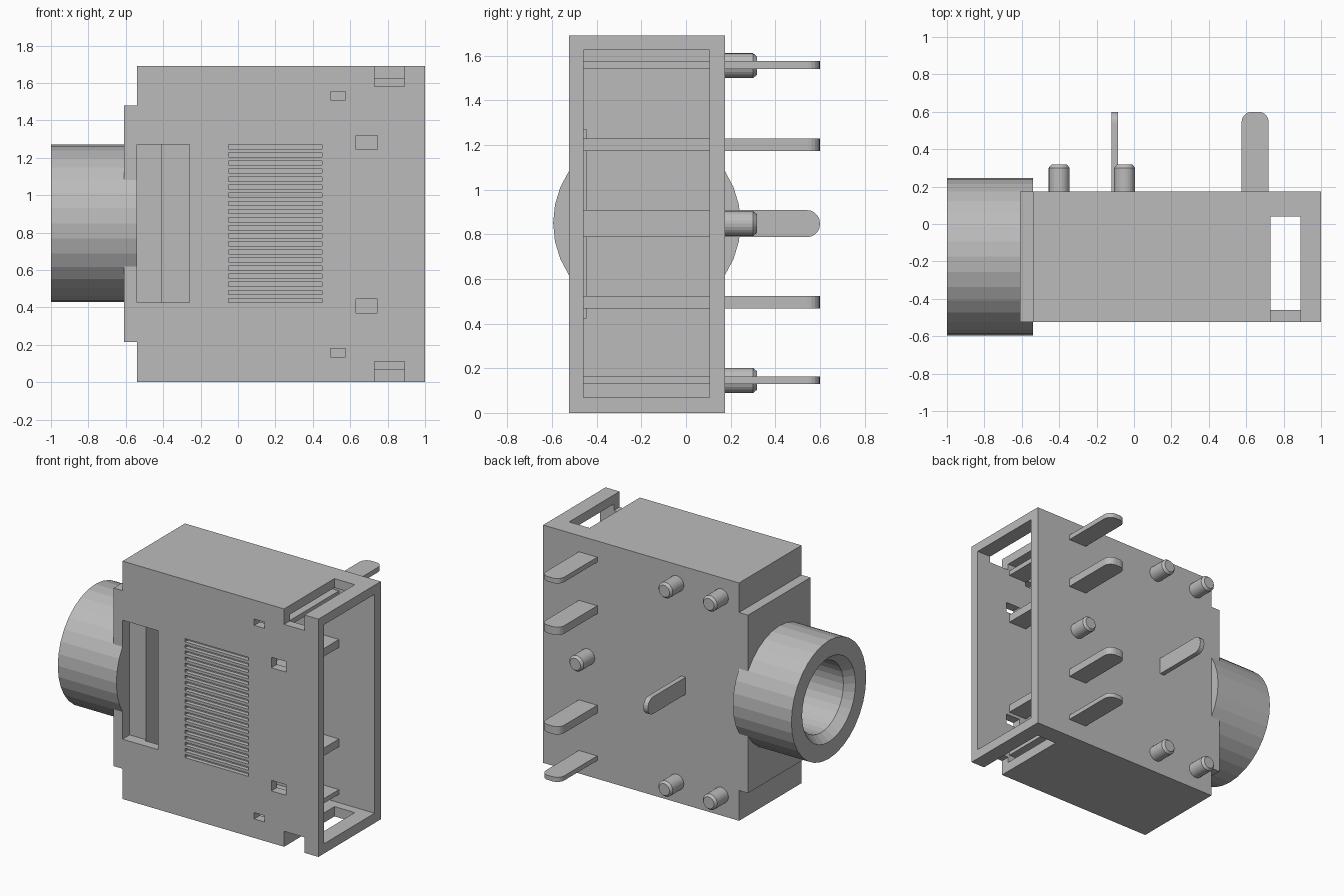
import bpy, bmesh, math
from mathutils import Vector

if "Cube" in bpy.data.objects:
    bpy.data.objects.remove(bpy.data.objects["Cube"])

grey = bpy.data.materials.new("light_grey")
grey.diffuse_color = (0.5, 0.5, 0.5, 1)
grey.use_nodes = True
grey.node_tree.nodes["Principled BSDF"].inputs["Base Color"].default_value = grey.diffuse_color

ZC = 0.85           # mid height, everything mirrors about it
YC = -0.175         # barrel axis
Y0, Y1 = -0.525, 0.175


def finish(name, bm):
    bmesh.ops.recalc_face_normals(bm, faces=bm.faces)
    me = bpy.data.meshes.new(name)
    bm.to_mesh(me)
    bm.free()
    me.materials.append(grey)
    ob = bpy.data.objects.new(name, me)
    bpy.context.collection.objects.link(ob)
    return ob


def add_prism(bm, pts, place, lo, hi):
    """Extrude a 2D outline from lo to hi; place(u, v, w) gives xyz."""
    a = [bm.verts.new(place(u, v, lo)) for u, v in pts]
    b = [bm.verts.new(place(u, v, hi)) for u, v in pts]
    n = len(pts)
    bm.faces.new(a)
    bm.faces.new(b[::-1])
    for i in range(n):
        bm.faces.new((a[i], a[(i + 1) % n], b[(i + 1) % n], b[i]))


def add_box(bm, x, y, z):
    add_prism(bm, [(x[0], z[0]), (x[1], z[0]), (x[1], z[1]), (x[0], z[1])],
              lambda u, v, w: (u, w, v), *y)


def add_lathe(bm, profile, n, place, closed=False):
    """Spin (radius, distance) rings; open profiles get end caps."""
    rings = [[bm.verts.new(place(r * math.cos(2 * math.pi * i / n),
                                 r * math.sin(2 * math.pi * i / n), d))
              for i in range(n)] for r, d in profile]
    pairs = list(zip(rings, rings[1:]))
    if closed:
        pairs.append((rings[-1], rings[0]))
    else:
        bm.faces.new(rings[0])
        bm.faces.new(rings[-1][::-1])
    for a, b in pairs:
        for i in range(n):
            j = (i + 1) % n
            bm.faces.new((a[i], a[j], b[j], b[i]))


def mirror_z(z):
    return (2 * ZC - 0.01 - z[1], 2 * ZC - 0.01 - z[0])


def along_x(u, v, d):
    return (d, YC + u, ZC + v)


def cut(target, name, bm):
    cutter = finish(name, bm)
    mod = target.modifiers.new(name, 'BOOLEAN')
    mod.operation = 'DIFFERENCE'
    mod.solver = 'EXACT'
    mod.object = cutter
    bpy.context.view_layer.objects.active = target
    bpy.ops.object.modifier_apply(modifier=name)
    bpy.data.objects.remove(cutter)


# Housing with the raised plate around the barrel
bm = bmesh.new()
add_prism(bm, [(-0.54, 0), (1, 0), (1, 1.69), (-0.54, 1.69), (-0.54, 1.48),
               (-0.61, 1.48), (-0.61, 0.215), (-0.54, 0.215)],
          lambda u, v, w: (u, w, v), Y0, Y1)
housing = finish("housing", bm)

# Hollow interior, open at the +x end
bm = bmesh.new()
add_box(bm, (-0.41, 1.1), (-0.46, 0.105), (0.07, 1.625))
cut(housing, "cavity", bm)

# Wide slot behind the barrel
bm = bmesh.new()
add_box(bm, (-0.54, -0.26), (-0.7, -0.445), (0.425, 1.27))
cut(housing, "slot", bm)

# Latch windows and small contact windows, top and bottom
bm = bmesh.new()
for x, y, z in (((0.73, 0.89), (-0.6, 0.04), (1.58, 1.75)),
                ((0.495, 0.575), (-0.6, -0.43), (1.51, 1.555)),
                ((0.63, 0.745), (-0.6, -0.43), (1.245, 1.32))):
    add_box(bm, x, y, z)
    add_box(bm, x, y, mirror_z(z))
cut(housing, "windows", bm)

# Row of fine grooves on the front
bm = bmesh.new()
for i in range(20):
    z = 0.425 + i * 0.0433
    add_box(bm, (-0.05, 0.45), (-0.6, -0.495), (z, z + 0.023))
cut(housing, "grooves", bm)

# Plug bore through the plate
bm = bmesh.new()
add_lathe(bm, [(0.25, -0.8), (0.25, -0.45)], 32, along_x)
cut(housing, "bore", bm)

# Barrel with chamfered mouth
bm = bmesh.new()
add_lathe(bm, [(0.42, -1), (0.42, -0.54), (0.25, -0.54), (0.25, -0.94),
               (0.30, -1)], 32, along_x, closed=True)
finish("barrel", bm)


def blade(name, u0, u1, r, place, lo, hi):
    """Flat contact pin running along y with a rounded tip."""
    pts = [(u0, -0.46), (u1, -0.46)]
    for cx, start in ((u1 - r, 0), (u0 + r, 90)):
        for k in range(6):
            a = math.radians(start + 18 * k)
            pts.append((cx + r * math.cos(a), 0.6 - r + r * math.sin(a)))
    bm = bmesh.new()
    add_prism(bm, pts, place, lo, hi)
    finish(name, bm)


# Contact pins
for i, (z0, z1) in enumerate(((1.54, 1.575), (1.173, 1.23),
                              (0.467, 0.523), (0.13, 0.163))):
    blade(f"contact_pin_{i + 1}", 0.575, 0.72, 0.055,
          lambda u, v, w: (u, v, w), z0, z1)
blade("centre_pin", 0.787, 0.908, 0.058, lambda u, v, w: (w, v, u), -0.12, -0.085)

# Locating pegs
for i, (x, z) in enumerate(((-0.4, 1.555), (-0.05, 1.555), (-0.4, 0.145),
                            (-0.05, 0.145), (0.65, 0.848))):
    bm = bmesh.new()
    add_lathe(bm, [(0.056, 0.15), (0.056, 0.3), (0.042, 0.317)], 24,
              lambda u, v, d: (x + u, d, z + v))
    finish(f"locating_peg_{i + 1}", bm)
